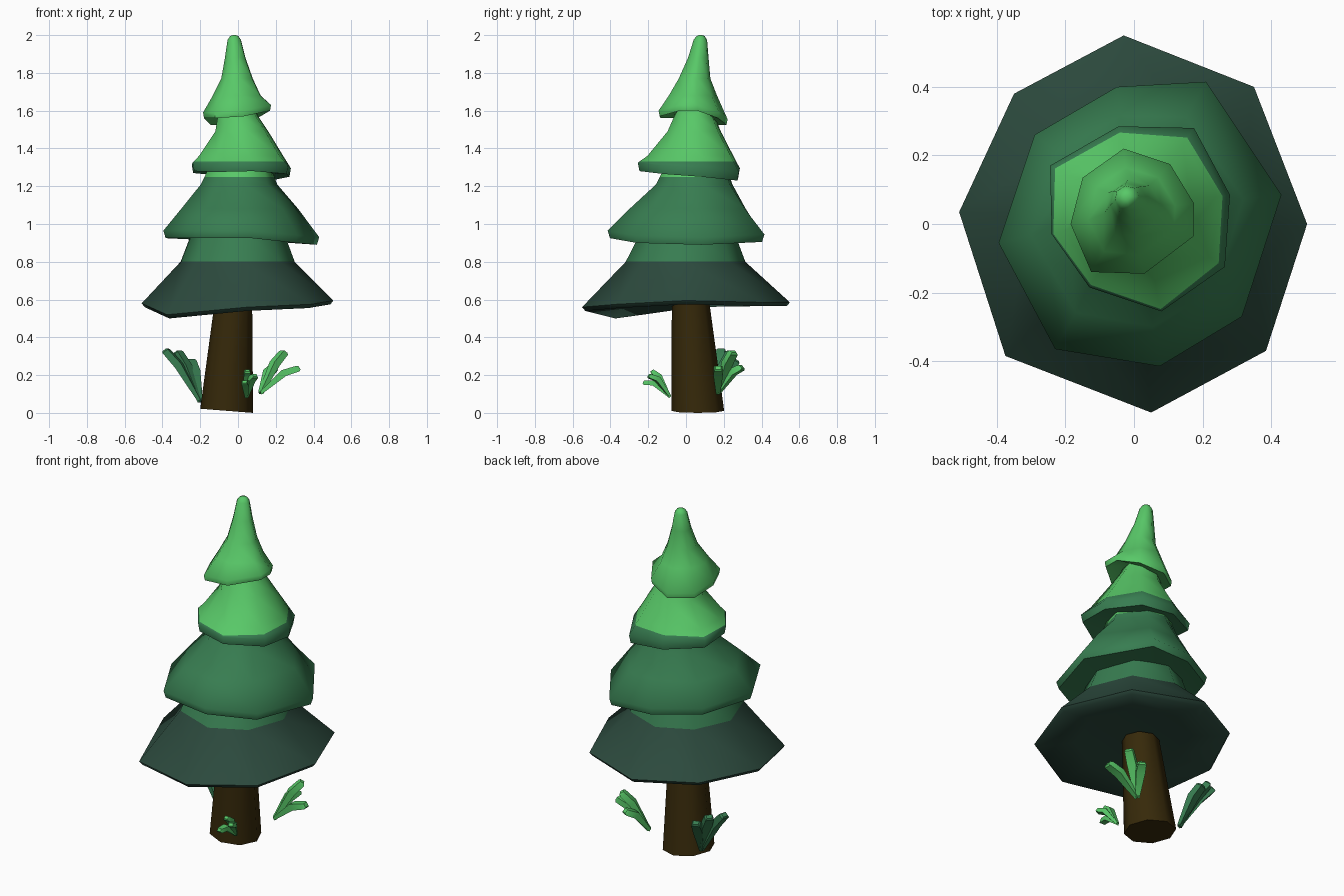
import bpy, bmesh, math
from mathutils import Vector

if "Cube" in bpy.data.objects:
    bpy.data.objects.remove(bpy.data.objects["Cube"])


def material(name, rgb):
    m = bpy.data.materials.new(name)
    m.diffuse_color = (*rgb, 1)
    m.use_nodes = True
    m.node_tree.nodes["Principled BSDF"].inputs["Base Color"].default_value = m.diffuse_color
    return m


LIGHT = material("light green", (0.098, 0.58, 0.138))
MID = material("mid green", (0.039, 0.205, 0.082))
DARK = material("dark green", (0.025, 0.068, 0.047))
BARK = material("bark brown", (0.037, 0.022, 0.003))


def finish(name, bm, mats, cut=None, angle=62):
    """Make the object; faces above the cut height get the second material."""
    if cut:
        bmesh.ops.bisect_plane(bm, geom=bm.verts[:] + bm.edges[:] + bm.faces[:],
                               plane_co=(0, 0, cut), plane_no=(0, 0, 1))
        for f in bm.faces:
            f.material_index = int(f.calc_center_median().z > cut)
    bmesh.ops.recalc_face_normals(bm, faces=bm.faces[:])
    me = bpy.data.meshes.new(name)
    bm.to_mesh(me)
    bm.free()
    for m in mats:
        me.materials.append(m)
    ob = bpy.data.objects.new(name, me)
    bpy.context.collection.objects.link(ob)
    bpy.ops.object.select_all(action='DESELECT')
    ob.select_set(True)
    bpy.context.view_layer.objects.active = ob
    bpy.ops.object.shade_smooth_by_angle(angle=math.radians(angle))
    return ob


def loft(bm, rings):
    """Skin a stack of equal-length point rings and cap both ends."""
    rings = [[bm.verts.new(p) for p in r] for r in rings]
    for a, b in zip(rings, rings[1:]):
        for i in range(len(a)):
            j = (i + 1) % len(a)
            bm.faces.new((a[i], a[j], b[j], b[i]))
    bm.faces.new(rings[0])
    bm.faces.new(rings[-1])


def tier(name, rim, lip, levels, mats, cut=None):
    """Branch skirt: uneven eight-point rim, then rings (z, cx, cy, radius)
    that become rounder towards the top."""
    pts = [Vector(p) for p in rim]
    c = sum(pts, Vector()) / len(pts)
    size = sum((p - c).xy.length for p in pts) / len(pts)

    def rim_ring(s, dz):
        return [Vector((c.x + (p.x - c.x) * s, c.y + (p.y - c.y) * s, p.z + dz)) for p in pts]

    rings = [rim_ring(0.6, 0.02), rim_ring(0.97, 0), rim_ring(1, lip)]
    for k, (z, cx, cy, r) in enumerate(levels, 1):
        ring = []
        for p in pts:
            d = (p - c).xy
            d = (d / size).lerp(d.normalized(), min(1, k * 0.4)) * r
            ring.append(Vector((cx + d.x, cy + d.y, z)))
        rings.append(ring)
    bm = bmesh.new()
    loft(bm, rings)
    finish(name, bm, mats, cut)


# Four skirts of branches, bottom to top
tier("bottom_branches",
     [(-.03, .55, .565), (.35, .40, .565), (.505, 0, .575), (.385, -.37, .555),
      (.05, -.55, .54), (-.375, -.385, .50), (-.51, .035, .56), (-.35, .38, .565)],
     0.02, [(.80, 0, 0, .31), (.97, 0, .01, .24)], [DARK, MID], 0.801)
tier("lower_branches",
     [(-.05, .40, .91), (.21, .415, .905), (.43, .085, .89), (.315, -.27, .90),
      (.075, -.415, .925), (-.23, -.365, .925), (-.395, -.055, .925), (-.29, .26, .92)],
     0.04, [(1.08, .005, .015, .315), (1.21, .005, .045, .205), (1.29, .01, .05, .17),
            (1.34, .01, .05, .14)], [MID, LIGHT], 1.25)
tier("upper_branches",
     [(-.045, .285, 1.25), (.175, .28, 1.23), (.28, .085, 1.25), (.265, -.125, 1.265),
      (.08, -.255, 1.28), (-.13, -.185, 1.275), (-.24, -.03, 1.28), (-.245, .17, 1.27)],
     0.045, [(1.36, .015, .03, .235), (1.49, .02, .045, .145), (1.57, 0, .045, .11),
             (1.62, 0, .05, .085)], [MID, LIGHT], 1.33)
tier("treetop",
     [(-.03, .22, 1.525), (.105, .175, 1.56), (.175, .06, 1.60), (.175, -.035, 1.60),
      (.03, -.145, 1.57), (-.125, -.14, 1.56), (-.185, 0, 1.56), (-.15, .135, 1.525)],
     0.03, [(1.68, -.005, .035, .13), (1.77, -.005, .045, .085), (1.88, -.015, .065, .055),
            (1.975, -.02, .076, .036), (1.995, -.02, .077, .022), (2.0, -.02, .077, .008)],
     [LIGHT])


# Leaning trunk with a slightly tilted foot
def trunk_ring(cx, cy, z, r, tilt=0.0):
    return [Vector((cx + r * math.cos(a), cy + r * math.sin(a), z - tilt * math.cos(a)))
            for a in (math.tau * i / 8 for i in range(8))]


bm = bmesh.new()
loft(bm, [trunk_ring(-.06, .062, .011, .14, .011), trunk_ring(-.025, .025, .575, .1)])
finish("trunk", bm, [BARK], angle=50)


# Grass tufts: bent, tapered blades fanning out from one foot
def tuft(name, foot, tips, width, mat):
    bm = bmesh.new()
    foot = Vector(foot)
    for tip in map(Vector, tips):
        mid = foot.lerp(tip, 0.6) + Vector((0, 0, 0.025))
        out = (tip - foot).normalized()
        side = out.cross(Vector((0, 0, 1))).normalized()
        up = side.cross(out)
        rings = []
        for p, w in ((foot, .45), (mid, 1), (tip - out * .01, .9), (tip, .6)):
            u, v = side * width * w / 2, up * width * w * .38
            rings.append([p + u + v, p - u + v, p - u - v, p + u - v])
        loft(bm, rings)
    finish(name, bm, [mat], angle=35)


tuft("left_grass", (-.2, .14, .06),
     [(-.385, .19, .335), (-.32, .24, .325), (-.25, .265, .28)], .052, MID)
tuft("right_grass", (.12, .17, .105),
     [(.245, .25, .325), (.325, .17, .24), (.19, .295, .245)], .05, LIGHT)
tuft("front_grass", (.045, -.085, .085),
     [(.05, -.18, .225), (.09, -.195, .2), (.035, -.225, .165)], .038, LIGHT)
